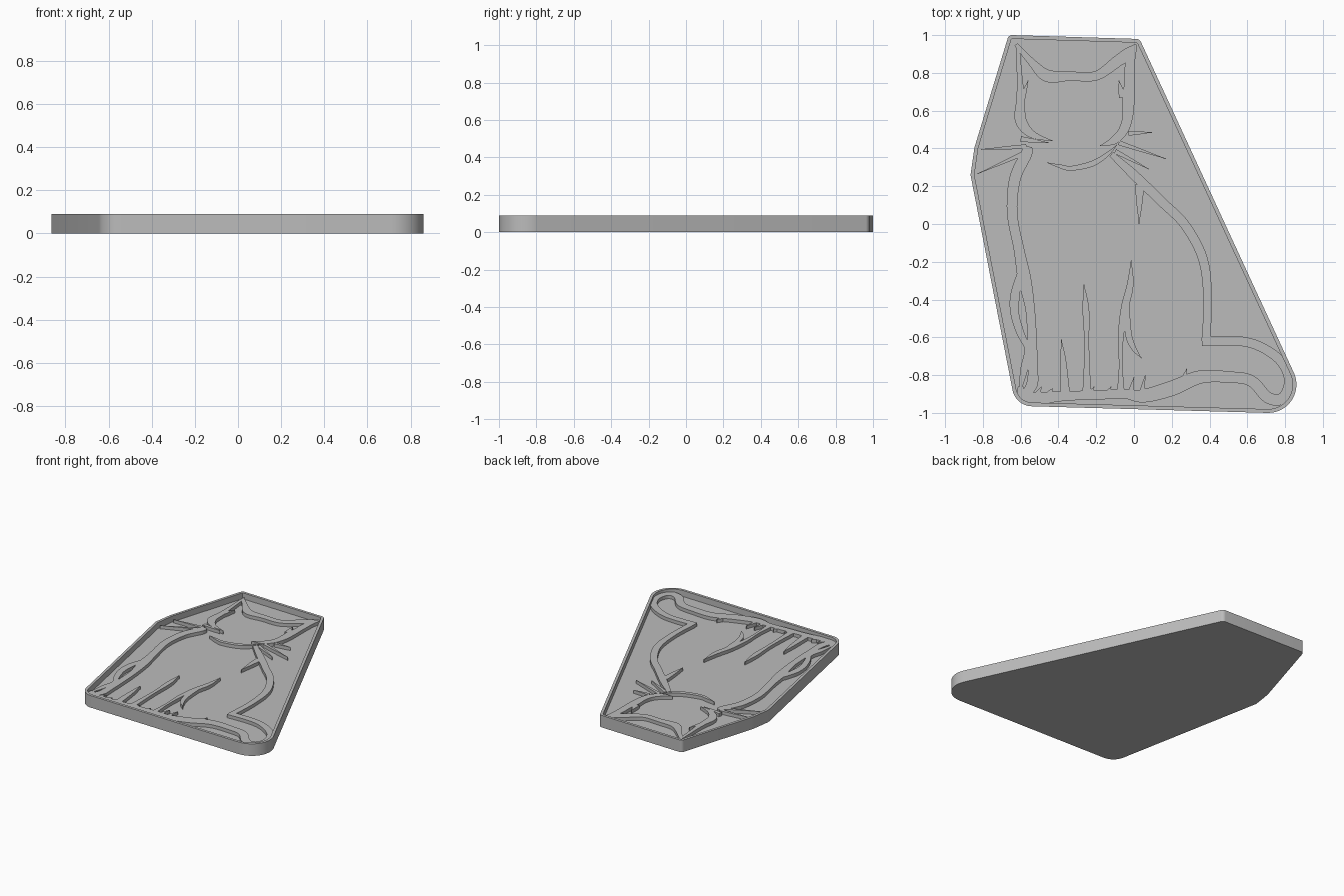
import bpy
import bmesh
import math
from mathutils import Vector, geometry

cube = bpy.data.objects.get("Cube")
if cube:
    bpy.data.objects.remove(cube, do_unlink=True)

HEIGHT = 0.09
FLOOR = 0.045
LINE_TOP = 0.07
RIM = 0.02

grey = bpy.data.materials.new("plain grey")
grey.use_nodes = True
colour = (0.5, 0.5, 0.5, 1)
grey.diffuse_color = colour
grey.node_tree.nodes["Principled BSDF"].inputs["Base Color"].default_value = colour


def finish(name, bm):
    """Turn a bmesh into a named grey object."""
    bmesh.ops.recalc_face_normals(bm, faces=bm.faces)
    mesh = bpy.data.meshes.new(name)
    bm.to_mesh(mesh)
    bm.free()
    mesh.materials.append(grey)
    obj = bpy.data.objects.new(name, mesh)
    bpy.context.scene.collection.objects.link(obj)
    return obj


def smooth_path(points, steps=6):
    """Pass a Catmull-Rom spline through (x, y, width) points."""
    knots = [Vector(p) for p in points]
    knots = [knots[0]] + knots + [knots[-1]]
    path = []
    for a, b, c, d in zip(knots, knots[1:], knots[2:], knots[3:]):
        for i in range(steps):
            t = i / steps
            path.append(0.5 * (2 * b + (c - a) * t
                               + (2 * a - 5 * b + 4 * c - d) * t * t
                               + (3 * b - a - 3 * c + d) * t ** 3))
    return path + [knots[-1]]


def ribbon(name, points):
    """Raise a line of changing width from the tray floor."""
    path = smooth_path(points)
    bm = bmesh.new()
    rings = []
    for i, p in enumerate(path):
        along = (path[min(i + 1, len(path) - 1)] - path[max(i - 1, 0)]).xy
        side = Vector((-along.y, along.x)).normalized() * max(p.z, 0.004) / 2
        left, right = p.xy + side, p.xy - side
        rings.append([bm.verts.new((q.x, q.y, z)) for q, z in (
            (left, FLOOR), (left, LINE_TOP), (right, LINE_TOP), (right, FLOOR))])
    for a, b in zip(rings, rings[1:]):
        for k in range(3):
            bm.faces.new((a[k], a[k + 1], b[k + 1], b[k]))
    bm.faces.new(rings[0])
    bm.faces.new(rings[-1])
    return finish(name, bm)


def spike(name, start, end, width):
    """Raise a straight line tapering to a point."""
    middle = [(s + e) / 2 for s, e in zip(start, end)]
    ribbon(name, [(*start, width), (*middle, width * 0.6), (*end, 0)])


# Tray: hull around six rounded corners, with a sunken floor
corners = [(-.645, .975, .025), (.01, .95, .03), (.71, -.85, .15),
           (-.54, -.86, .105), (-.84, .26, .025), (-.82, .4, .025)]
cloud = [Vector((x + r * math.cos(a), y + r * math.sin(a)))
         for x, y, r in corners
         for a in [math.tau * i / 48 for i in range(48)]]
outline = [cloud[i] for i in geometry.convex_hull_2d(cloud)]
bm = bmesh.new()
base = bm.faces.new([bm.verts.new((p.x, p.y, 0)) for p in outline])
solid = bmesh.ops.extrude_face_region(bm, geom=[base], use_keep_orig=True)
lifted = [v for v in solid["geom"] if isinstance(v, bmesh.types.BMVert)]
bmesh.ops.translate(bm, verts=lifted, vec=(0, 0, HEIGHT))
bmesh.ops.recalc_face_normals(bm, faces=bm.faces)
top = max(bm.faces, key=lambda f: f.calc_center_median().z)
bmesh.ops.inset_region(bm, faces=[top], thickness=RIM, use_even_offset=True)
floor = bmesh.ops.extrude_discrete_faces(bm, faces=[top])["faces"][0]
bmesh.ops.translate(bm, verts=floor.verts, vec=(0, 0, FLOOR - HEIGHT))
tray = finish("tray", bm)
bpy.context.view_layer.objects.active = tray
tray.select_set(True)
bpy.ops.object.shade_smooth_by_angle(angle=math.radians(30))

# Head
ribbon("left_face_line", [
    (-.43, .44, 0), (-.54, .475, .04), (-.6, .55, .06), (-.6, .66, .045),
    (-.605, .77, .03), (-.615, .93, .02)])
ribbon("ears_and_crown", [
    (-.625, .95, .02), (-.54, .855, .04), (-.46, .785, .065), (-.34, .783, .05),
    (-.2, .785, .05), (-.09, .86, .06), (-.02, .91, .06), (.01, .95, .01)])
ribbon("right_face_line", [
    (.01, .95, .01), (-.02, .85, .05), (-.025, .74, .055), (-.03, .65, .065),
    (-.035, .56, .055), (-.06, .49, .05), (-.11, .44, .04), (-.18, .415, 0)])
ribbon("chin_line", [
    (-.46, .325, 0), (-.39, .305, .02), (-.33, .295, .025), (-.22, .32, .03),
    (-.14, .37, .02), (-.09, .42, 0)])
spike("left_ear_fold", (-.59, .67), (-.56, .76), .03)
spike("right_ear_fold", (-.06, .67), (-.08, .76), .04)
spike("left_cheek_mark", (-.6, .45), (-.45, .43), .03)

# Whiskers
for i, (start, end) in enumerate([
        ((-.57, .41), (-.81, .395)), ((-.56, .385), (-.83, .265)),
        ((-.03, .48), (.095, .485)), ((-.08, .43), (.17, .345)),
        ((-.1, .385), (.08, .29))]):
    spike(f"whisker_{i + 1}", start, end, .025)

# Body and tail
ribbon("back_line", [
    (-.12, .37, .03), (0, .26, .05), (.15, .115, .05), (.27, -.005, .05),
    (.365, -.185, .05), (.39, -.4, .045), (.38, -.62, .045)])
spike("shoulder_fold", (.03, .21), (.027, 0), .05)
ribbon("tail_and_ground_line", [
    (.36, -.62, .05), (.56, -.62, .05), (.68, -.655, .05), (.78, -.73, .05),
    (.82, -.83, .05), (.79, -.92, .06), (.71, -.92, .06), (.62, -.83, .06),
    (.5, -.81, .06), (.35, -.81, .07), (.2, -.87, .08), (.05, -.91, .07),
    (-.05, -.9, .05), (-.2, -.905, .05), (-.35, -.91, .05), (-.5, -.92, .06),
    (-.59, -.91, .04), (-.6, -.86, .03)])
ribbon("chest_line", [
    (-.56, .41, .04), (-.57, .37, .06), (-.63, .24, .06), (-.645, .06, .055),
    (-.61, -.13, .055), (-.58, -.29, .07), (-.55, -.45, .05), (-.54, -.6, .05),
    (-.535, -.75, .05), (-.54, -.85, .06), (-.58, -.9, .04)])
ribbon("elbow_line", [
    (-.6, -.25, .03), (-.63, -.38, .05), (-.63, -.48, .045), (-.6, -.58, .04),
    (-.565, -.66, .03), (-.58, -.76, .04), (-.6, -.86, .02)])

# Legs
ribbon("first_leg_line", [(-.385, -.61, 0), (-.375, -.72, .03), (-.365, -.89, .05)])
ribbon("second_leg_line", [
    (-.265, -.32, 0), (-.255, -.45, .035), (-.25, -.65, .025), (-.25, -.89, .045)])
ribbon("third_leg_line", [
    (-.015, -.19, 0), (-.02, -.32, .035), (-.05, -.45, .04), (-.07, -.6, .03),
    (-.07, -.75, .02), (-.07, -.89, .04)])
ribbon("haunch_line", [
    (-.04, -.42, .03), (-.03, -.58, .035), (0, -.66, .025), (.04, -.71, 0)])

# Toes
for i, (x, y) in enumerate([
        (-.49, -.86), (-.43, -.87), (-.21, -.86), (-.12, -.86),
        (0, -.81), (.06, -.8), (.28, -.765)]):
    spike(f"toe_{i + 1}", (x - .02, -.9 if x < .2 else -.83), (x, y), .03)
